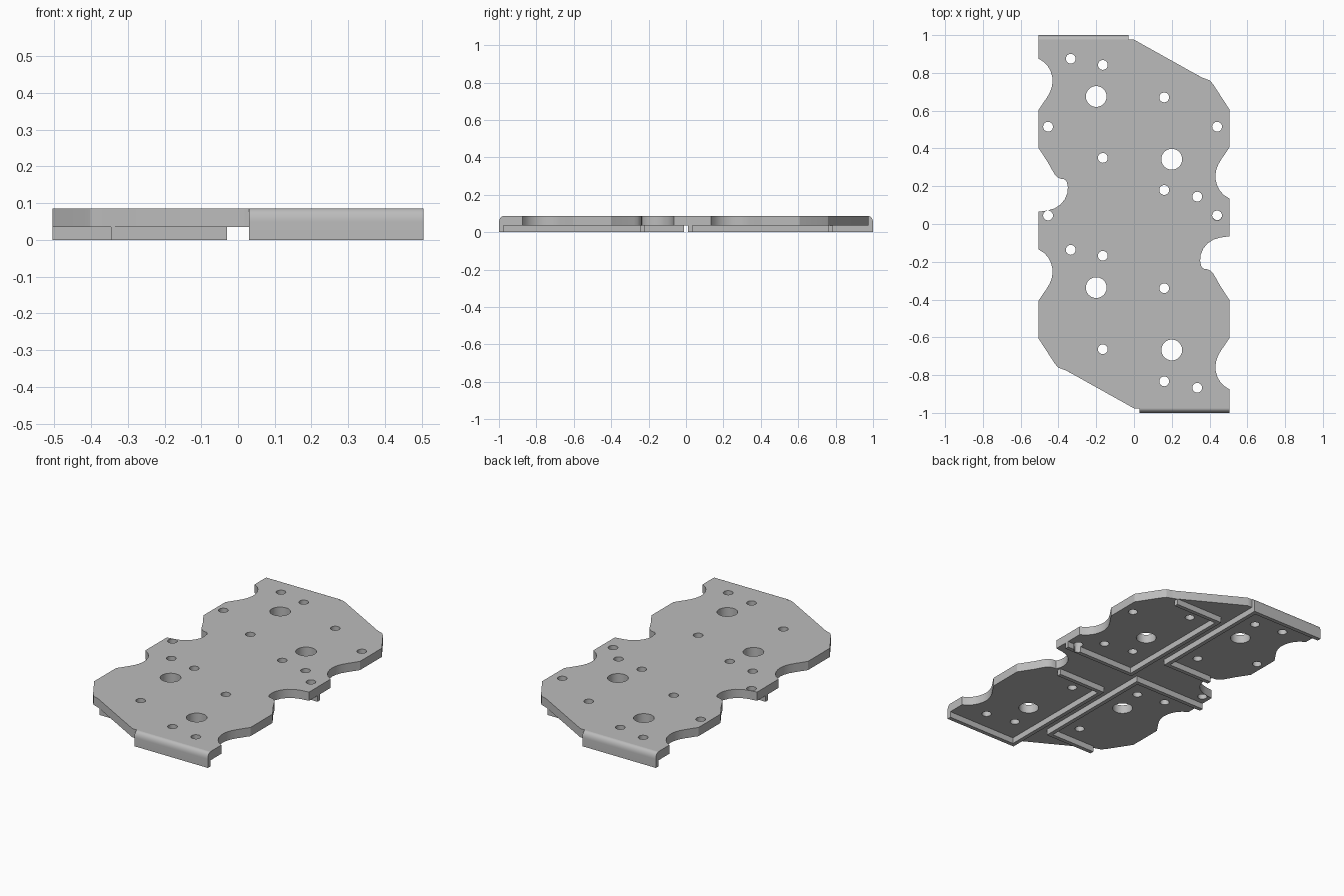
import bpy, math

if "Cube" in bpy.data.objects:
    bpy.data.objects.remove(bpy.data.objects["Cube"])

metal = bpy.data.materials.new("plain grey metal")
metal.diffuse_color = (0.50, 0.50, 0.50, 1)
metal.use_nodes = True
metal.node_tree.nodes["Principled BSDF"].inputs["Base Color"].default_value = metal.diffuse_color

RIB_TOP, PLATE_TOP = 0.035, 0.086


def rot(pts):
    """Half turn about the vertical axis."""
    return [(-x, -y) for x, y in pts]


def circle(cx, cy, r, n=32):
    return [(cx + r * math.cos(2 * math.pi * i / n), cy + r * math.sin(2 * math.pi * i / n))
            for i in range(n)]


def slab(name, loops, z0, z1):
    """Extruded flat profile; loops after the first are holes."""
    cu = bpy.data.curves.new(name, 'CURVE')
    cu.dimensions = '2D'
    cu.fill_mode = 'BOTH'
    cu.extrude = (z1 - z0) / 2
    for pts in loops:
        sp = cu.splines.new('POLY')
        sp.points.add(len(pts) - 1)
        for p, (x, y) in zip(sp.points, pts):
            p.co = (x, y, 0, 1)
        sp.use_cyclic_u = True
    ob = bpy.data.objects.new(name, cu)
    bpy.context.collection.objects.link(ob)
    ob.location.z = (z0 + z1) / 2
    finish(ob, True)
    return ob


def finish(ob, convert=False):
    bpy.ops.object.select_all(action='DESELECT')
    ob.select_set(True)
    bpy.context.view_layer.objects.active = ob
    if convert:
        bpy.ops.object.convert(target='MESH')
        ob = bpy.context.object
        bpy.ops.object.mode_set(mode='EDIT')
        bpy.ops.mesh.select_all(action='SELECT')
        bpy.ops.mesh.remove_doubles(threshold=0.00005)
        bpy.ops.mesh.normals_make_consistent(inside=False)
        bpy.ops.object.mode_set(mode='OBJECT')
    ob.data.materials.clear()
    ob.data.materials.append(metal)
    bpy.ops.object.shade_smooth_by_angle(angle=math.radians(30))


# Plate: right half of the outline, repeated by a half turn
scallop = [(0.505, 0.405), (0.462, 0.342), (0.446, 0.315), (0.436, 0.288), (0.431, 0.26),
           (0.433, 0.23), (0.441, 0.202), (0.455, 0.176), (0.476, 0.153), (0.505, 0.135)]
notch = [(0.505, -0.065), (0.455, -0.072), (0.42, -0.083), (0.39, -0.102), (0.367, -0.13),
         (0.353, -0.163), (0.35, -0.195), (0.355, -0.22), (0.364, -0.236), (0.385, -0.239),
         (0.403, -0.246), (0.418, -0.26), (0.43, -0.28), (0.455, -0.325), (0.505, -0.402)]
half = [(0.0, 0.976), (0.36, 0.775), (0.38, 0.768), (0.402, 0.76), (0.42, 0.738), (0.505, 0.607)]
half += scallop + notch + [(x, y - 1.01) for x, y in scallop]
half += [(0.505, -0.976), (0.02, -0.976)]

big = [(-0.2, 0.675), (0.2, 0.343), (-0.2, -0.337), (0.2, -0.667)]
small = [(-0.335, 0.875), (-0.165, 0.842), (0.16, 0.67), (-0.455, 0.515), (0.44, 0.515),
         (-0.165, 0.35), (0.16, 0.18), (0.335, 0.145), (0.44, 0.045), (-0.455, 0.045),
         (-0.335, -0.137), (-0.165, -0.168), (0.16, -0.34), (-0.165, -0.663),
         (0.16, -0.833), (0.335, -0.867)]
holes = [circle(x, y, 0.055, 40) for x, y in big] + [circle(x, y, 0.026, 24) for x, y in small]
slab("top_plate", [half + rot(half)] + holes, RIB_TOP, PLATE_TOP)

# Channel-shaped ribs below the plate, one in each quarter
t = 0.024
outer = [(0.345, 0.785), (0.03, 0.785), (0.03, 0.012), (0.505, 0.012), (0.505, 0.012 + t)]
inner = [(0.03 + t, 0.012 + t), (0.03 + t, 0.785 - t), (0.345, 0.785 - t)]
bite = [(0.464, 0.036), (0.455, 0.025), (0.44, 0.019), (0.425, 0.025), (0.416, 0.036)]
slab("long_rib_right", [outer + bite + inner], 0, RIB_TOP)
slab("long_rib_left", [rot(outer + inner)], 0, RIB_TOP)

side = [(-0.345, 0.222), (-0.03, 0.222), (-0.03, 0.98), (-0.03 - t, 0.98),
        (-0.03 - t, 0.222 + t), (-0.345, 0.222 + t)]
slab("end_rib_back", [side], 0, RIB_TOP)
slab("end_rib_front", [rot(side)], 0, RIB_TOP)

# Folded end lips with a rounded top edge
arc = [(0.976 + 0.024 * math.cos(a), 0.05 + 0.036 * math.sin(a))
       for a in [math.pi / 2 * i / 8 for i in range(9)]]
profile = [(0.976, 0.0), (1.0, 0.0)] + arc
n = len(profile)
for name, s in (("back_lip", 1), ("front_lip", -1)):
    verts = [(s * x, s * y, z) for x in (-0.505, -0.03) for y, z in profile]
    faces = [tuple(range(n)), tuple(reversed(range(n, 2 * n)))]
    faces += [(i, i + n, (i + 1) % n + n, (i + 1) % n) for i in range(n)]
    me = bpy.data.meshes.new(name)
    me.from_pydata(verts, [], faces)
    ob = bpy.data.objects.new(name, me)
    bpy.context.collection.objects.link(ob)
    finish(ob)
    bpy.ops.object.mode_set(mode='EDIT')
    bpy.ops.mesh.select_all(action='SELECT')
    bpy.ops.mesh.normals_make_consistent(inside=False)
    bpy.ops.object.mode_set(mode='OBJECT')
